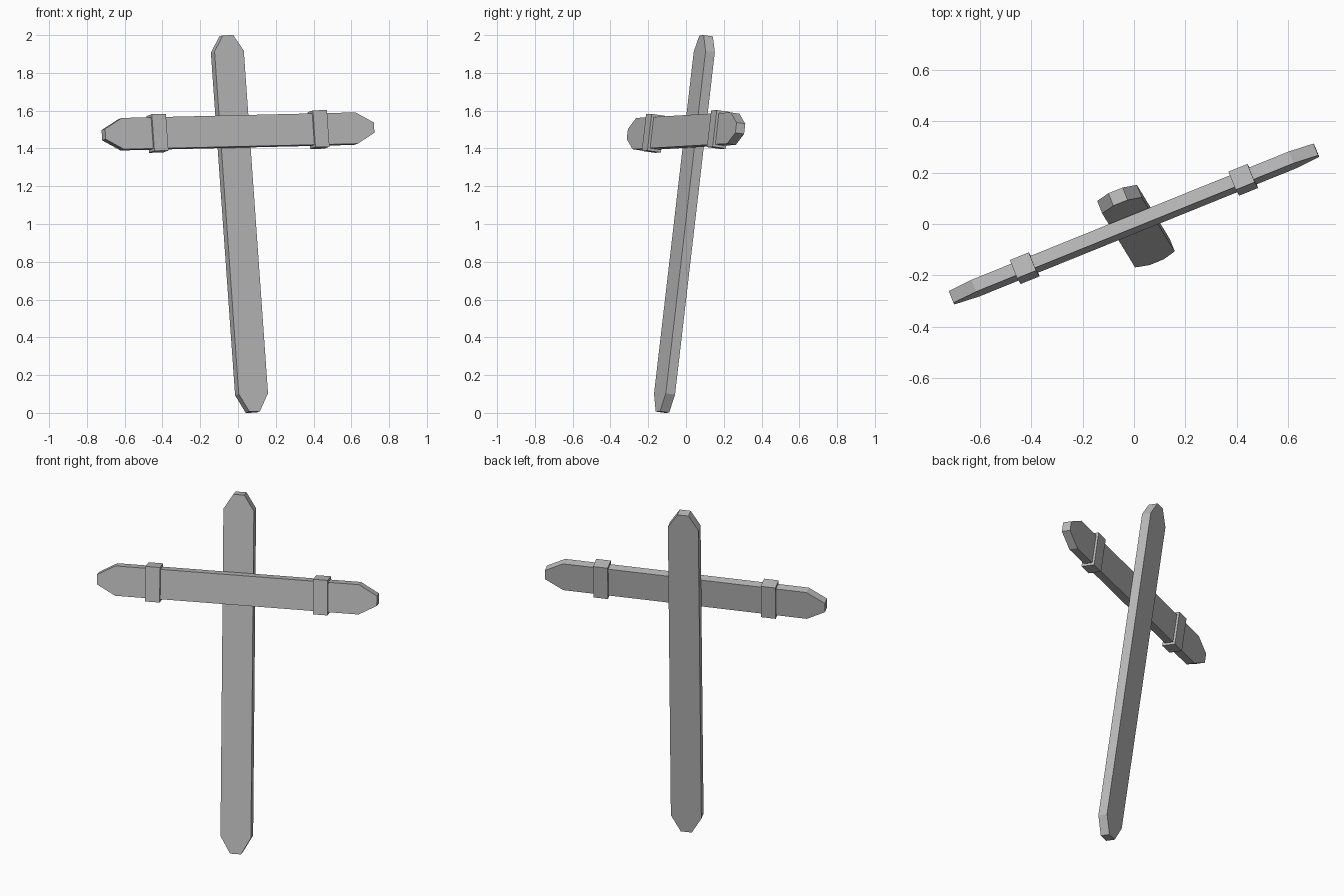
import bpy
import bmesh
from mathutils import Matrix, Vector

cube = bpy.data.objects.get("Cube")
if cube:
    bpy.data.objects.remove(cube, do_unlink=True)

# Single flat colour
grey = bpy.data.materials.new("plain_grey")
grey.use_nodes = True
grey.diffuse_color = (0.5, 0.5, 0.5, 1)
grey.node_tree.nodes["Principled BSDF"].inputs["Base Color"].default_value = (0.5, 0.5, 0.5, 1)

# Tilted frame: along the crossbar, through the boards, up the post
up = Vector((-0.07, 0.115, 0.99)).normalized()
across = Vector((0.927, 0.375, 0.023))
across = (across - across.dot(up) * up).normalized()
back = up.cross(across)


def frame(centre, x, y, z):
    m = Matrix((x, y, z)).transposed().to_4x4()
    m.translation = centre
    return m


def board(name, outline, thickness, matrix):
    """Extrude a flat outline (local x, z) evenly about local y."""
    bm = bmesh.new()
    face = bm.faces.new([bm.verts.new((x, -thickness / 2, z)) for x, z in outline])
    ext = bmesh.ops.extrude_face_region(bm, geom=[face])
    moved = [v for v in ext["geom"] if isinstance(v, bmesh.types.BMVert)]
    bmesh.ops.translate(bm, verts=moved, vec=(0, thickness, 0))
    bmesh.ops.recalc_face_normals(bm, faces=bm.faces)
    mesh = bpy.data.meshes.new(name)
    bm.to_mesh(mesh)
    bm.free()
    mesh.materials.append(grey)
    obj = bpy.data.objects.new(name, mesh)
    obj.matrix_world = matrix
    bpy.context.collection.objects.link(obj)
    return obj


def pointed(length, width, tip, low_taper, high_taper):
    """Long plank outline with blunt points at both ends."""
    h, w, t = length / 2, width / 2, tip / 2
    return [(-t, -h), (t, -h), (w, low_taper - h), (w, h - high_taper),
            (t, h), (-t, h), (-w, h - high_taper), (-w, low_taper - h)]


# Upright post
board("upright_post", pointed(2.01, 0.167, 0.06, 0.095, 0.085), 0.053,
      frame(Vector((0.008, -0.009, 1.0)), across, back, up))

# Crossbar lying against the front of the post
bar_centre = Vector((0, 0, 1.49))
board("crossbar", pointed(1.535, 0.167, 0.055, 0.1, 0.1), 0.05,
      frame(bar_centre, -up, back, across))

# Bands wrapped around the crossbar
for name, side in (("right_band", -1), ("left_band", 1)):
    w, h = 0.04, 0.098
    board(name, [(-w, -h), (w, -h), (w, h), (-w, h)], 0.077,
          frame(bar_centre + across * 0.46 * side, across, back, up))
